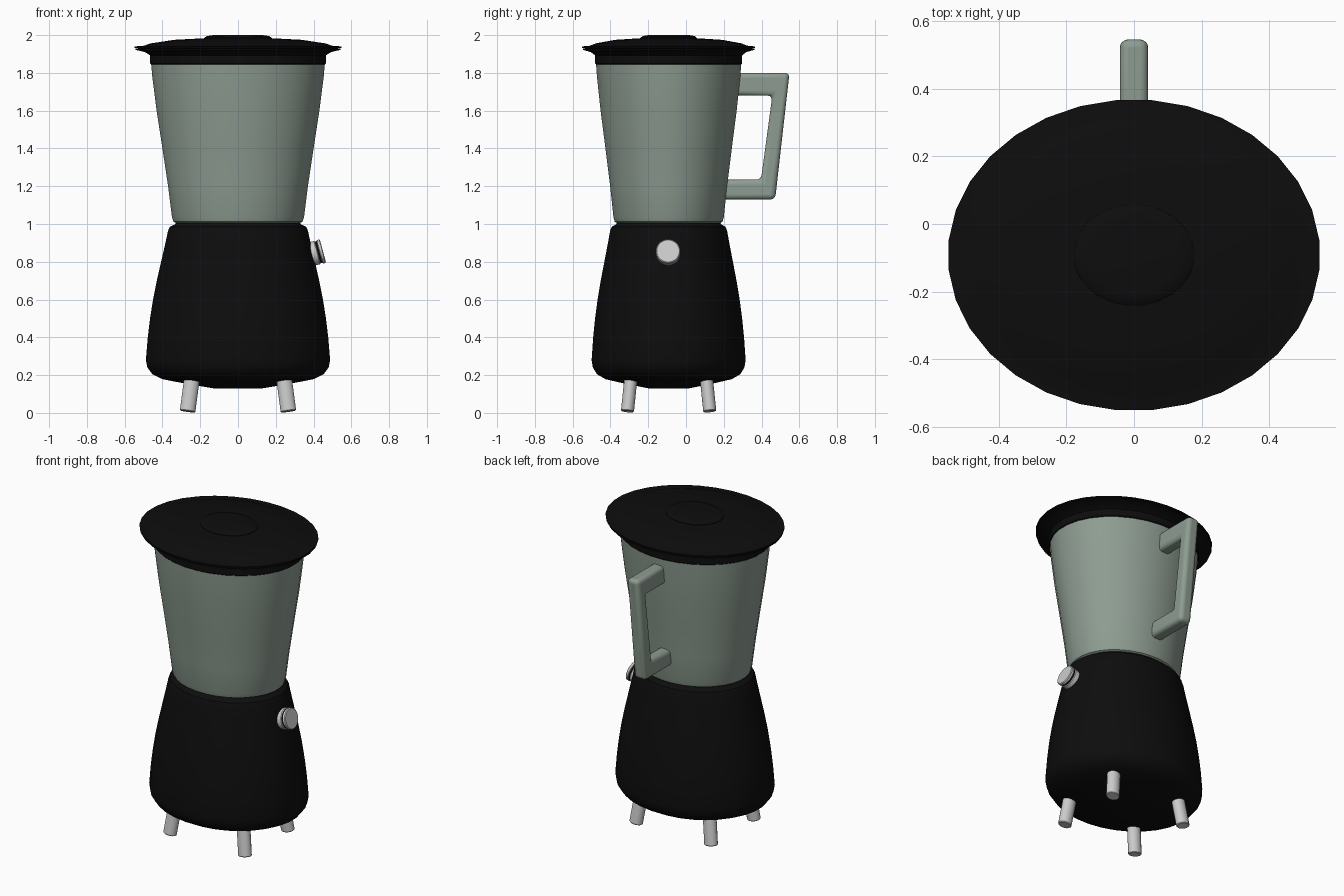
import bpy, bmesh, math
from mathutils import Matrix, Vector

if "Cube" in bpy.data.objects:
    bpy.data.objects.remove(bpy.data.objects["Cube"])

CY, RATIO, SEG = -0.092, 0.836, 32


def material(name, rgb):
    m = bpy.data.materials.new(name)
    m.diffuse_color = (*rgb, 1)
    m.use_nodes = True
    m.node_tree.nodes["Principled BSDF"].inputs["Base Color"].default_value = m.diffuse_color
    return m


BLACK = material("black_plastic", (0.004, 0.004, 0.004))
GLASS = material("green_glass", (0.27, 0.335, 0.285))


def finish(bm, name, mat=None, angle=35):
    bmesh.ops.recalc_face_normals(bm, faces=bm.faces[:])
    me = bpy.data.meshes.new(name)
    bm.to_mesh(me)
    bm.free()
    ob = bpy.data.objects.new(name, me)
    bpy.context.collection.objects.link(ob)
    if mat:
        me.materials.append(mat)
    bpy.ops.object.select_all(action='DESELECT')
    ob.select_set(True)
    bpy.context.view_layer.objects.active = ob
    bpy.ops.object.shade_smooth_by_angle(angle=math.radians(angle))
    return ob


def lathe(name, profile, mat=None, matrix=None, seg=SEG, ratio=RATIO, angle=35, closed=False):
    """Elliptical lathe of (radius, height) points; caps its ends unless the profile is a loop."""
    bm = bmesh.new()
    rings = []
    for r, z in profile:
        ring = []
        for i in range(seg):
            a = (i + 0.5) * math.tau / seg
            ring.append(bm.verts.new((r * math.cos(a), r * ratio * math.sin(a), z)))
        rings.append(ring)
    pairs = list(zip(rings, rings[1:]))
    if closed:
        pairs.append((rings[-1], rings[0]))
    else:
        bm.faces.new(rings[0])
        bm.faces.new(rings[-1])
    for a, b in pairs:
        for i in range(seg):
            j = (i + 1) % seg
            bm.faces.new((a[i], a[j], b[j], b[i]))
    bm.transform(matrix or Matrix.Translation((0, CY, 0)))
    return finish(bm, name, mat, angle)


# Motor base with dished underside and a short neck
lathe("motor_base", [(0.13, 0.13), (0.28, 0.155), (0.40, 0.178), (0.455, 0.204),
                     (0.482, 0.24), (0.49, 0.28), (0.48, 0.40), (0.468, 0.50),
                     (0.452, 0.60), (0.432, 0.70), (0.409, 0.80), (0.386, 0.90),
                     (0.372, 0.965), (0.362, 0.985), (0.335, 0.998),
                     (0.328, 1.01)], BLACK)

# Jar: outer wall, rim, inner wall and floor
lathe("jar", [(0.325, 1.003), (0.343, 1.012), (0.351, 1.035), (0.372, 1.20), (0.402, 1.40),
              (0.433, 1.60), (0.456, 1.78), (0.464, 1.87),
              (0.444, 1.87), (0.436, 1.78), (0.413, 1.60), (0.382, 1.40),
              (0.352, 1.20), (0.332, 1.05)], GLASS)

# Flared lid with thin rim, shallow dome and centre cap
lathe("lid", [(0.462, 1.845), (0.468, 1.85), (0.468, 1.893), (0.495, 1.91), (0.545, 1.922),
              (0.545, 1.928), (0.53, 1.93), (0.55, 1.933), (0.55, 1.94), (0.50, 1.944),
              (0.465, 1.956), (0.34, 1.975), (0.17, 1.984)], BLACK)
lathe("lid_cap", [(0.18, 1.97), (0.178, 1.987), (0.165, 1.995), (0.13, 2.0)], BLACK)

# Handle: extruded outline with rounded edges
outline = [(0.25, 1.80), (0.548, 1.80), (0.472, 1.13), (0.18, 1.13),
           (0.18, 1.235), (0.397, 1.235), (0.457, 1.68), (0.25, 1.68)]
bm = bmesh.new()
face = bm.faces.new([bm.verts.new((-0.042, y, z)) for y, z in outline])
ext = bmesh.ops.extrude_face_region(bm, geom=[face])["geom"]
bmesh.ops.translate(bm, vec=(0.084, 0, 0),
                    verts=[v for v in ext if isinstance(v, bmesh.types.BMVert)])
handle = finish(bm, "handle", GLASS, 40)
bev = handle.modifiers.new("round_edges", 'BEVEL')
bev.width, bev.segments = 0.025, 4

# Control knob, square to the sloping right side
knob_axis = Vector((math.cos(math.radians(15)), 0, math.sin(math.radians(15))))
knob_mat = (Matrix.Translation((0.386, -0.095, 0.84))
            @ knob_axis.to_track_quat('Z', 'Y').to_matrix().to_4x4())
for name, prof, mat in (
        ("knob_body", [(0.064, -0.02), (0.064, 0.033), (0.06, 0.037)], None),
        ("knob_groove", [(0.06, 0.03), (0.06, 0.052)], BLACK),
        ("knob_cap", [(0.061, 0.047), (0.065, 0.05), (0.065, 0.062), (0.06, 0.066)], None)):
    lathe(name, prof, mat, knob_mat, 24, 1)

# Four splayed feet, each square-cut across its own axis
for sx, nx in ((-1, "left"), (1, "right")):
    for sy, ny in ((-1, "front"), (1, "back")):
        foot = Vector((sx * 0.267, CY + sy * 0.218, 0.008))
        top = Vector((sx * 0.240, CY + sy * 0.197, 0.21))
        tilt = Vector((0, 0, 1)).rotation_difference(top - foot).to_matrix().to_4x4()
        h = (top - foot).length
        lathe(f"{ny}_{nx}_foot", [(0.038, 0), (0.042, 0.004), (0.042, h)], None,
              Matrix.Translation(foot) @ tilt, 16)
